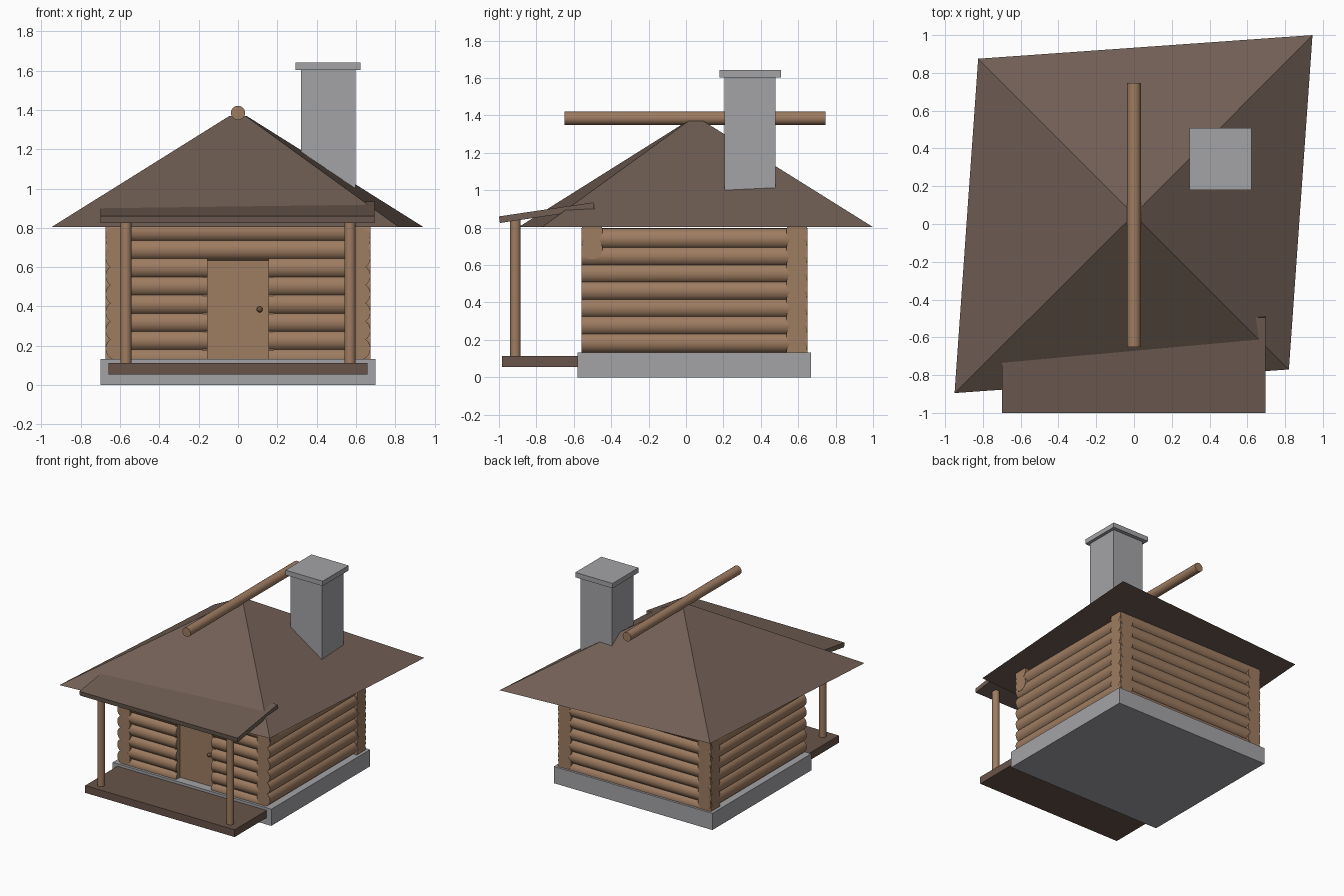
import bpy, bmesh, math
from mathutils import Vector

if "Cube" in bpy.data.objects:
    bpy.data.objects.remove(bpy.data.objects["Cube"])


def mat(name, r, g, b):
    lin = [((c / 255 + 0.055) / 1.055) ** 2.4 for c in (r, g, b)]
    m = bpy.data.materials.new(name)
    m.diffuse_color = (*lin, 1)
    m.use_nodes = True
    m.node_tree.nodes["Principled BSDF"].inputs["Base Color"].default_value = m.diffuse_color
    return m


WOOD = mat("log_wood", 158, 124, 97)
STONE = mat("grey_stone", 164, 164, 167)
ROOF = mat("roof_brown", 112, 94, 84)
DECK = mat("deck_brown", 104, 84, 73)
KNOB = mat("knob_brown", 110, 84, 60)


def finish(name, bm, material, smooth=False):
    bmesh.ops.recalc_face_normals(bm, faces=bm.faces)
    me = bpy.data.meshes.new(name)
    bm.to_mesh(me)
    bm.free()
    me.materials.append(material)
    ob = bpy.data.objects.new(name, me)
    bpy.context.collection.objects.link(ob)
    if smooth:
        bpy.context.view_layer.objects.active = ob
        ob.select_set(True)
        bpy.ops.object.shade_smooth_by_angle(angle=math.radians(40))
        ob.select_set(False)
    return ob


def prism(name, bottom, top, material):
    """Solid between two rings with the same number of points."""
    bm = bmesh.new()
    a = [bm.verts.new(p) for p in bottom]
    b = [bm.verts.new(p) for p in top]
    n = len(a)
    bm.faces.new(a)
    bm.faces.new(b)
    for i in range(n):
        j = (i + 1) % n
        bm.faces.new((a[i], a[j], b[j], b[i]))
    return finish(name, bm, material)


def box(name, x, y, z, material):
    ring = [(x[0], y[0]), (x[1], y[0]), (x[1], y[1]), (x[0], y[1])]
    return prism(name, [(*p, z[0]) for p in ring], [(*p, z[1]) for p in ring], material)


def log(name, p, q, r, material=WOOD):
    p, q = Vector(p), Vector(q)
    bm = bmesh.new()
    bmesh.ops.create_cone(bm, cap_ends=True, segments=24, radius1=r, radius2=r,
                          depth=(q - p).length)
    bm.transform((q - p).to_track_quat('Z', 'Y').to_matrix().to_4x4())
    bmesh.ops.translate(bm, verts=bm.verts, vec=(p + q) / 2)
    return finish(name, bm, material, True)


# Stone base
box("foundation", (-0.7, 0.7), (-0.58, 0.667), (0, 0.133), STONE)

# Log walls: side courses sit half a log above the front and back courses
R, STEP = 0.057, 0.0925
FRONT, BACK, END = -0.503, 0.593, 0.675
for i in range(7):
    z = 0.185 + STEP * i
    for s, side in ((-1, "left"), (1, "right")):
        log(f"{side}_wall_log_{i}", (s * 0.617, -0.56, z), (s * 0.617, 0.65, z), R)
for i in range(8):
    z = 0.134 + STEP * i
    log(f"back_wall_log_{i}", (-END, BACK, z), (END, BACK, z), R)
    if i >= 6:      # full courses above the door
        log(f"front_wall_log_{i}", (-END, FRONT, z), (END, FRONT, z), R)
    else:           # courses split by the doorway
        for s, side in ((-1, "left"), (1, "right")):
            log(f"front_wall_log_{side}_{i}", (s * 0.6, FRONT, z), (s * 0.155, FRONT, z), R)

# Door with jambs and knob
box("door", (-0.156, 0.156), (-0.51, -0.47), (0.12, 0.64), WOOD)
for s, side in ((-1, "left"), (1, "right")):
    box(f"door_jamb_{side}", sorted((s * 0.154, s * 0.18)), (-0.54, -0.47), (0.12, 0.64), WOOD)
bm = bmesh.new()
bmesh.ops.create_uvsphere(bm, u_segments=16, v_segments=10, radius=0.015)
bmesh.ops.translate(bm, verts=bm.verts, vec=(0.11, -0.52, 0.385))
finish("door_knob", bm, KNOB, True)

# Porch
box("porch_deck", (-0.66, 0.66), (-0.985, -0.57), (0.055, 0.113), DECK)
for s, side in ((-1, "left"), (1, "right")):
    log(f"porch_post_{side}", (s * 0.57, -0.912, 0.1), (s * 0.57, -0.912, 0.85), 0.028)
lower = [(-0.7, -0.995, 0.825), (0.695, -0.995, 0.825), (0.695, -0.49, 0.9), (-0.7, -0.49, 0.9)]
upper = [(x, y - 0.005, z + 0.035) for x, y, z in lower]
prism("porch_roof", lower, upper, ROOF)

# Skewed hip roof with a tiny flat top
eave = [(-0.95, -0.945), (0.82, -0.82), (0.945, 0.95), (-0.825, 0.825)]
prism("main_roof", [(x, y + 0.05, 0.803) for x, y in eave],
      [(x * 0.045, y * 0.045 + 0.05, 1.37) for x, y in eave], ROOF)
log("ridge_log", (0, -0.65, 1.385), (0, 0.747, 1.385), 0.036)

# Chimney
box("chimney", (0.32, 0.597), (0.205, 0.478), (0.82, 1.605), STONE)
box("chimney_cap", (0.293, 0.622), (0.18, 0.508), (1.603, 1.642), STONE)
